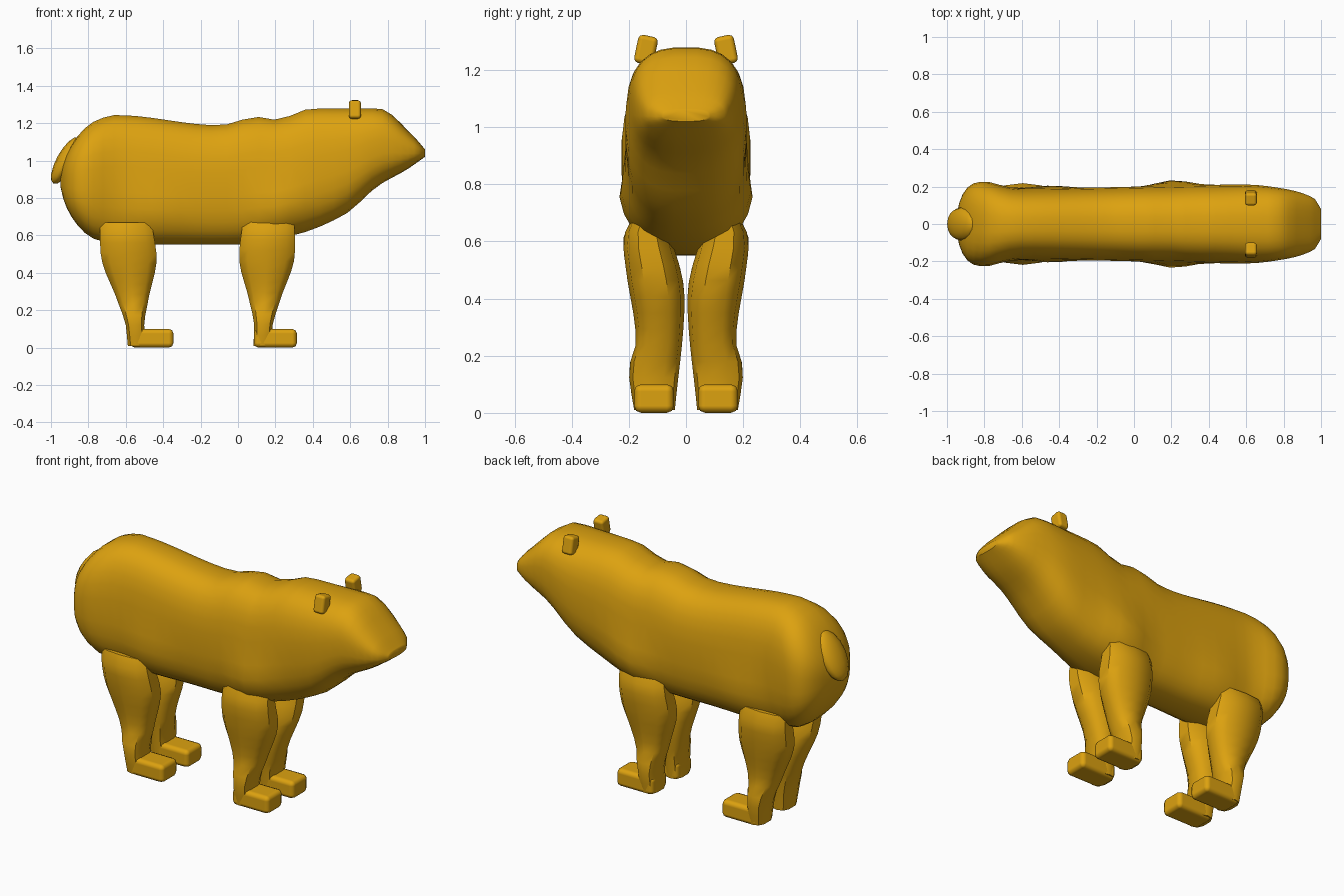
import bpy, bmesh, math
from mathutils import Vector

if "Cube" in bpy.data.objects:
    bpy.data.objects.remove(bpy.data.objects["Cube"], do_unlink=True)

fur = bpy.data.materials.new("golden_brown_fur")
fur.use_nodes = True
fur.diffuse_color = (.72, .36, .005, 1)
fur.node_tree.nodes["Principled BSDF"].inputs["Base Color"].default_value = fur.diffuse_color


def flow(*points):
    """Return a smooth function through the points that never overshoots them."""
    steps = [(after[1] - before[1]) / (after[0] - before[0])
             for before, after in zip(points, points[1:])]
    inner = [2 * a * b / (a + b) if a * b > 0 else 0 for a, b in zip(steps, steps[1:])]
    slopes = [steps[0], *inner, steps[-1]]

    def value(position):
        index = 0
        while index < len(steps) - 1 and position > points[index + 1][0]:
            index += 1
        (start, low), (end, high) = points[index], points[index + 1]
        span = end - start
        t = (position - start) / span
        ease = t * t * (3 - 2 * t)
        bend = t * (1 - t) * span
        return (low + (high - low) * ease
                + bend * ((1 - t) * slopes[index] - t * slopes[index + 1]))

    return value


def oval(center, across, upward, sides, power):
    """Ring of points on a squared-off ellipse spanned by two half axes."""
    def squared(amount):
        return math.copysign(abs(amount) ** (2 / power), amount)

    angles = [math.tau * (step + .5) / sides for step in range(sides)]
    return [center + across * squared(math.cos(angle)) + upward * squared(math.sin(angle))
            for angle in angles]


def skin(name, rings):
    """Join rings into a closed, smoothly shaded surface."""
    bm = bmesh.new()
    loops = [[bm.verts.new(point) for point in ring] for ring in rings]
    for lower, upper in zip(loops, loops[1:]):
        for index in range(len(lower)):
            bm.faces.new((lower[index - 1], lower[index], upper[index], upper[index - 1]))
    bm.faces.new(loops[0])
    bm.faces.new(loops[-1])
    bmesh.ops.recalc_face_normals(bm, faces=bm.faces)
    mesh = bpy.data.meshes.new(name)
    bm.to_mesh(mesh)
    bm.free()
    mesh.materials.append(fur)
    part = bpy.data.objects.new(name, mesh)
    bpy.context.collection.objects.link(part)
    bpy.ops.object.select_all(action="DESELECT")
    part.select_set(True)
    bpy.context.view_layer.objects.active = part
    bpy.ops.object.shade_smooth_by_angle(angle=math.radians(45))


def block(name, location, size, tilt=0):
    """Add a small box with rounded edges."""
    bpy.ops.mesh.primitive_cube_add(size=1, location=location, rotation=(tilt, 0, 0))
    part = bpy.context.object
    part.name = name
    part.scale = size
    bpy.ops.object.transform_apply(location=False, rotation=False, scale=True)
    part.data.materials.append(fur)
    bpy.ops.object.shade_smooth()
    bevel = part.modifiers.new("soft_edges", "BEVEL")
    bevel.width = min(size) * .25
    bevel.segments = 2
    bevel.harden_normals = True


# Body, neck and head, with a rump that closes as a quarter ellipse
back = flow((-1, 1.1), (-.8, 1.2), (-.65, 1.245), (-.1, 1.19), (.1, 1.235), (.2, 1.22),
            (.4, 1.28), (.75, 1.28), (.93, 1.14), (1, 1.06))
belly = flow((-1, .65), (-.6, .55), (0, .55), (.3, .6), (.57, .71), (.75, .865),
             (.9, .95), (1, 1.02))
flank = flow((-.9, .28), (-.8, .235), (-.6, .19), (0, .2), (.6, .212), (.8, .19),
             (.96, .14), (1, .08))
haunch = flow((-1, 0), (-.7, 0), (-.45, .12), (-.2, 0), (0, 0), (.2, .2), (.45, 0), (1, 0))
rump_end, rump_length, rump_height = -.95, .2, .9


def body_ring(x):
    reach = min(1, max(.01, (x - rump_end) / rump_length))
    swell = math.sqrt(1 - (1 - reach) ** 2)
    top = rump_height + (back(x) - rump_height) * swell
    bottom = rump_height + (belly(x) - rump_height) * swell
    center = Vector((x, 0, (top + bottom) / 2))
    ring = oval(center, Vector((0, flank(x) * swell, 0)),
                Vector((0, 0, (top - bottom) / 2)), sides=28, power=2.7)
    for point in ring:
        # Muscle widens the lower half above the legs
        drop = min(1, max(0, (center.z - point.z) / .15))
        point.y *= 1 + haunch(x) * drop
    return ring


count = 36
middle, half_length = (1 + rump_end) / 2, (1 - rump_end) / 2
skin("body", [body_ring(middle - half_length * math.cos(math.pi * step / count))
              for step in range(count + 1)])

# Tail lying against the rump
bpy.ops.mesh.primitive_uv_sphere_add(segments=12, ring_count=8, radius=1,
                                     location=(-.92, 0, 1), rotation=(0, .5, 0))
tail = bpy.context.object
tail.name = "tail"
tail.scale = (.05, .09, .14)
tail.data.materials.append(fur)
bpy.ops.object.shade_smooth()

# Legs share one taper; they differ in lean and height
thickness = flow((0, .05), (.1, .05), (.25, .085), (.5, .155), (.7, .14))
inside = flow((0, .04), (.4, .005), (.7, .08))
outside = flow((0, .18), (.15, .2), (.25, .175), (.5, .21), (.6, .22), (.7, .18))


def leg(name, side, ankle, lean, height):
    rings = []
    for step in range(13):
        z = .01 + height * step / 12
        center = Vector((ankle + lean * z, side * (inside(z) + outside(z)) / 2, z))
        rings.append(oval(center, Vector((thickness(z), 0, 0)),
                          Vector((0, (outside(z) - inside(z)) / 2, 0)), sides=10, power=2.6))
    skin(name, rings)


# Paired parts
for label, side in (("left", 1), ("right", -1)):
    leg(f"{label}_front_leg", side, ankle=.13, lean=.05, height=.68)
    leg(f"{label}_rear_leg", side, ankle=-.54, lean=-.09, height=.66)
    for place, x in (("front", .2), ("rear", -.46)):
        block(f"{label}_{place}_paw", (x, side * .112, .05), (.23, .14, .1))
    block(f"{label}_ear", (.625, side * .14, 1.27), (.065, .07, .1), tilt=side * .2)
